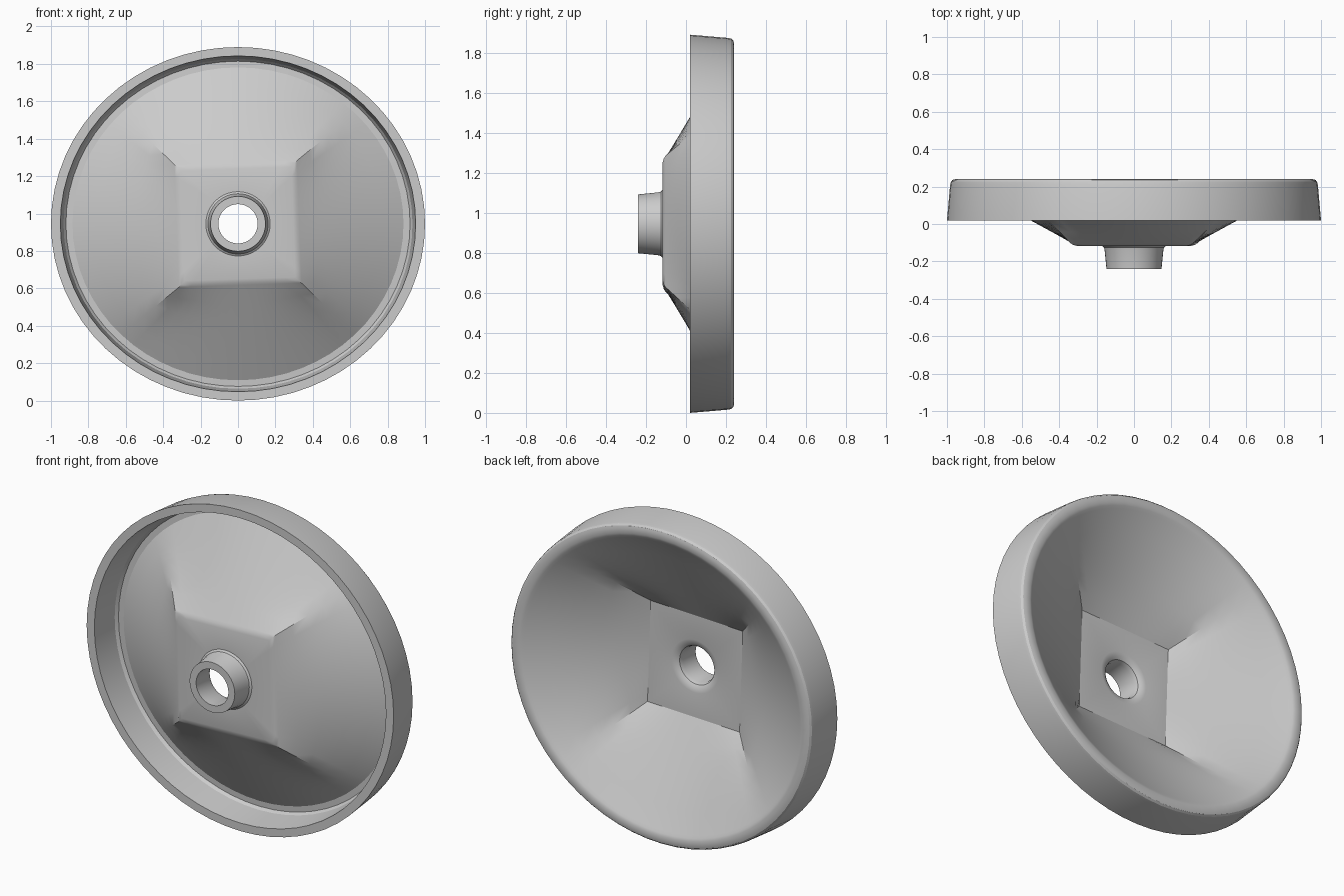
import bpy
import bmesh
import math

if "Cube" in bpy.data.objects:
    bpy.data.objects.remove(bpy.data.objects["Cube"], do_unlink=True)

SIDES = 64
ASPECT = 0.945          # rim height relative to its width
CENTRE_Z = 0.945
TWIST = math.radians(2)  # slight turn of the square seat
ANGLES = [2 * math.pi * i / SIDES for i in range(SIDES)]


def oval(r, y, aspect=ASPECT):
    return [(r * math.cos(a), y, CENTRE_Z + r * aspect * math.sin(a)) for a in ANGLES]


def circle(r, y):
    return oval(r, y, 1.0)


def square(half, y):
    ring = []
    for a in ANGLES:
        k = half / max(abs(math.cos(a)), abs(math.sin(a)))
        ring.append((k * math.cos(a + TWIST), y, CENTRE_Z + k * math.sin(a + TWIST)))
    return ring


def blend(a, b, steps):
    """Evenly spaced rings between two rings, ends left out."""
    return [[tuple(p + (q - p) * s / steps for p, q in zip(u, v)) for u, v in zip(a, b)]
            for s in range(1, steps)]


def loft_closed(name, rings):
    bm = bmesh.new()
    loops = [[bm.verts.new(p) for p in ring] for ring in rings]
    for k, lower in enumerate(loops):
        upper = loops[(k + 1) % len(loops)]
        for i in range(SIDES):
            j = (i + 1) % SIDES
            bm.faces.new((lower[i], lower[j], upper[j], upper[i]))
    bmesh.ops.recalc_face_normals(bm, faces=bm.faces)
    mesh = bpy.data.meshes.new(name)
    bm.to_mesh(mesh)
    bm.free()
    obj = bpy.data.objects.new(name, mesh)
    bpy.context.collection.objects.link(obj)
    bpy.ops.object.select_all(action='DESELECT')
    obj.select_set(True)
    bpy.context.view_layer.objects.active = obj
    bpy.ops.object.shade_smooth_by_angle(angle=math.radians(25))
    return obj


# Tapered hub tube with a small fillet at its root
hub = [circle(0.105, -0.24), circle(0.147, -0.24), circle(0.157, -0.14),
       circle(0.161, -0.125), circle(0.172, -0.117)]

# Front of the dish, flaring from the square seat to the oval rim
seat_front = [square(0.295, -0.117), square(0.315, -0.111), square(0.328, -0.103)]
dish_front = oval(0.885, 0.2)
front = seat_front + blend(seat_front[-1], dish_front, 5) + [dish_front]

# Skirt around the rim, with a rounded back lip
rim = [oval(0.92, 0.202), oval(0.933, 0.185), oval(0.95, 0.02), oval(1.0, 0.02),
       oval(0.983, 0.21), oval(0.979, 0.226), oval(0.97, 0.236), oval(0.955, 0.24),
       oval(0.925, 0.24), oval(0.91, 0.234)]

# Hollow back of the dish, down to the filleted bore
dish_back = oval(0.895, 0.225)
seat_back = square(0.3, -0.085)
back = [dish_back] + blend(dish_back, seat_back, 5) + [seat_back]
bore = [circle(0.155, -0.085), circle(0.13, -0.09), circle(0.113, -0.102),
        circle(0.105, -0.125)]

loft_closed("flared_dish_with_hub", hub + front + rim + back + bore)
